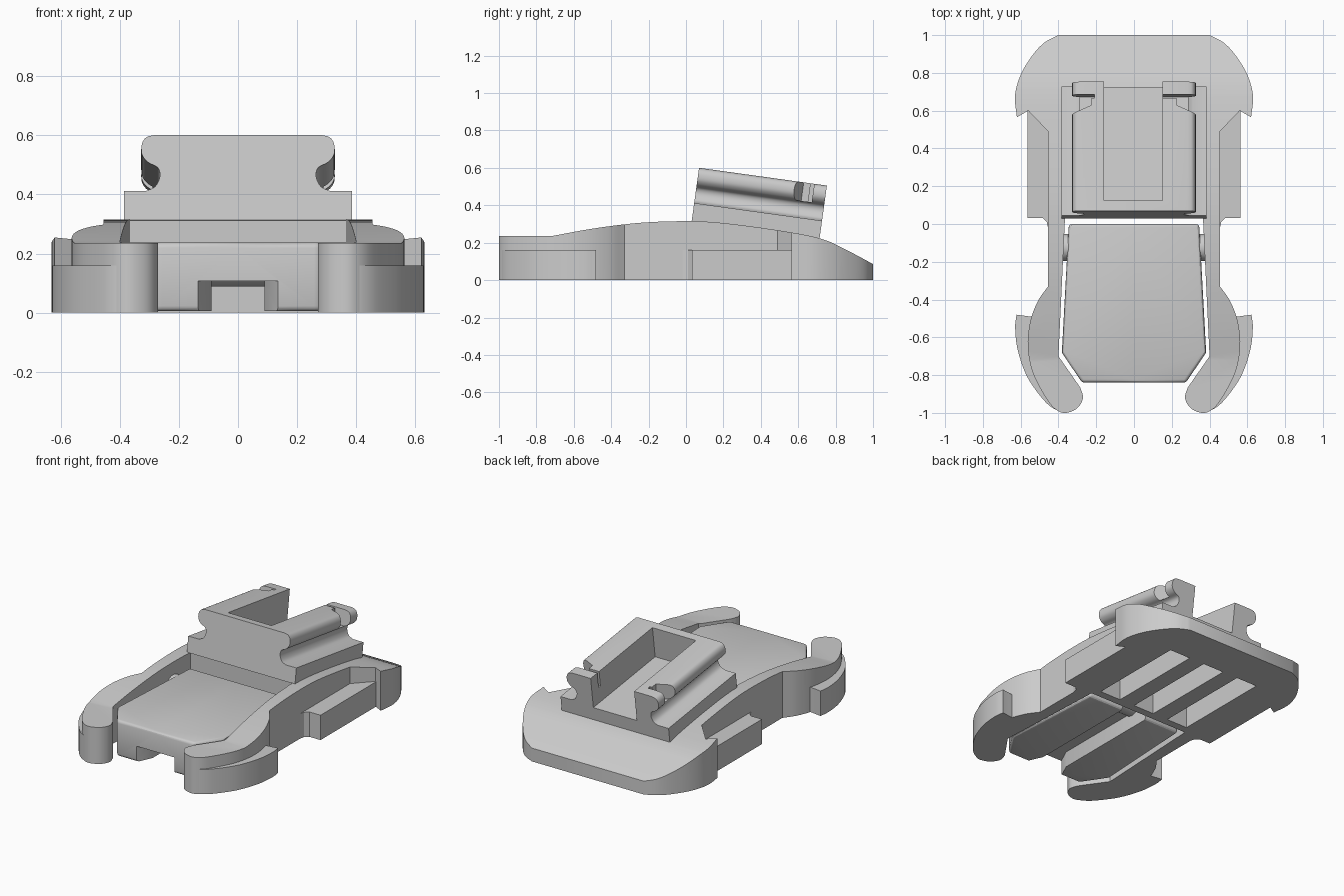
import bpy, bmesh, math
from mathutils import Vector

if "Cube" in bpy.data.objects:
    bpy.data.objects.remove(bpy.data.objects["Cube"])

grey = bpy.data.materials.new("matte grey")
grey.diffuse_color = (0.6, 0.6, 0.6, 1)
grey.use_nodes = True
grey.node_tree.nodes["Principled BSDF"].inputs["Base Color"].default_value = grey.diffuse_color


def spline(pts, n=5):
    """Smooth curve through the given points."""
    p = [Vector(q) for q in pts]
    p = [2 * p[0] - p[1]] + p + [2 * p[-1] - p[-2]]
    out = []
    for a, b, c, d in zip(p, p[1:], p[2:], p[3:]):
        for i in range(n):
            t = i / n
            out.append(tuple(0.5 * (2 * b + (c - a) * t + (2 * a - 5 * b + 4 * c - d) * t * t
                                    + (3 * b - a - 3 * c + d) * t ** 3)))
    return out + [tuple(p[-2])]


def both(half):
    """Close a right-hand outline with its mirror image."""
    return half + [(-x, y) for x, y in reversed(half) if abs(x) > 1e-6]


def flip(pts):
    return [(-x, y) for x, y in pts]


def prism(name, pts, a, b, axis="z"):
    """Extrude a closed outline from a to b along an axis."""
    place = {"z": lambda u, v, w: (u, v, w),
             "y": lambda u, v, w: (u, w, v),
             "x": lambda u, v, w: (w, u, v)}[axis]
    bm = bmesh.new()
    lo = [bm.verts.new(place(u, v, a)) for u, v in pts]
    hi = [bm.verts.new(place(u, v, b)) for u, v in pts]
    bm.faces.new(lo)
    bm.faces.new(hi)
    for i in range(len(pts)):
        j = (i + 1) % len(pts)
        bm.faces.new((lo[i], lo[j], hi[j], hi[i]))
    bmesh.ops.recalc_face_normals(bm, faces=bm.faces)
    me = bpy.data.meshes.new(name)
    bm.to_mesh(me)
    bm.free()
    me.materials.append(grey)
    ob = bpy.data.objects.new(name, me)
    bpy.context.collection.objects.link(ob)
    return ob


def box(name, x0, x1, y0, y1, z0, z1):
    return prism(name, [(x0, y0), (x1, y0), (x1, y1), (x0, y1)], z0, z1)


def activate(ob):
    bpy.ops.object.select_all(action="DESELECT")
    ob.select_set(True)
    bpy.context.view_layer.objects.active = ob


def boolean(ob, tool, op="DIFFERENCE"):
    m = ob.modifiers.new("cut", "BOOLEAN")
    m.operation, m.object, m.solver = op, tool, "EXACT"
    activate(ob)
    bpy.ops.object.modifier_apply(modifier=m.name)
    bpy.data.objects.remove(tool, do_unlink=True)


def bevel(ob, width, segments=3):
    m = ob.modifiers.new("round", "BEVEL")
    m.width, m.segments, m.limit_method, m.angle_limit = width, segments, "ANGLE", math.radians(40)
    activate(ob)
    bpy.ops.object.modifier_apply(modifier=m.name)


def smooth(ob):
    activate(ob)
    bpy.ops.object.shade_smooth_by_angle(angle=math.radians(28))


# Frame: plan outline with rear hooks and two curved front arms
rear = spline([(0.40, 1.0), (0.475, 0.96), (0.54, 0.89), (0.60, 0.79), (0.63, 0.68), (0.62, 0.565)])
arm = spline([(0.455, -0.33), (0.51, -0.41), (0.55, -0.52), (0.562, -0.65), (0.535, -0.79),
              (0.46, -0.93), (0.41, -0.985), (0.36, -1.0), (0.30, -0.975), (0.27, -0.92), (0.285, -0.865)])
half = [(0, 1.0)] + rear + [(0.56, 0.60), (0.455, 0.49)] + arm + [(0.40, -0.70), (0.365, 0.04), (0, 0.04)]
frame = prism("frame", both(half), 0, 0.5)

# Arched top surface of the frame
arch = spline([(-0.72, 0.235), (-0.5, 0.275), (-0.25, 0.306), (0, 0.315), (0.2, 0.305),
               (0.5, 0.265), (0.72, 0.222), (0.86, 0.16), (1.02, 0.075)])
side = [(-1.05, 0.235)] + arch + [(1.02, 0), (-1.05, 0)]
boolean(frame, prism("arch_cutter", side, -0.8, 0.8, "x"), "INTERSECT")

# Long slots in the underside
for x in (-0.26, 0, 0.26):
    boolean(frame, box("slot_cutter", x - 0.075, x + 0.075, 0.09, 0.74, -0.1, 0.14))
smooth(frame)

# Side ledges and finger guards
ledge = [(0.40, -0.02), (0.455, -0.02), (0.462, 0.01), (0.485, 0.033), (0.565, 0.033), (0.565, 0.62), (0.40, 0.62)]
guard = spline([(0.622, -0.48), (0.629, -0.55), (0.615, -0.67), (0.565, -0.81),
                (0.48, -0.93), (0.42, -0.98), (0.36, -1.0)]) + [(0.36, -0.92), (0.46, -0.78), (0.50, -0.49), (0.55, -0.49)]
for label, f in (("right", list), ("left", flip)):
    prism(label + "_ledge", f(ledge), 0, 0.16)
    smooth(prism(label + "_finger_guard", f(guard), 0, 0.16))

# Locking flap between the arms, with a flared groove underneath
flap = prism("flap", both([(0, 0), (0.345, 0), (0.382, -0.68), (0.275, -0.84), (0, -0.84)]), 0.005, 0.237)
bevel(flap, 0.018)
groove = both([(0, 0.1), (0.09, 0.1), (0.09, -0.74), (0.145, -0.86), (0, -0.86)])
boolean(flap, prism("groove_cutter", groove, -0.1, 0.107))
smooth(flap)

# Hinge pin
ring = [(-0.125 + 0.072 * math.cos(i * math.tau / 32), 0.16 + 0.072 * math.sin(i * math.tau / 32)) for i in range(32)]
smooth(prism("hinge_pin", ring, -0.385, 0.385, "x"))

# Tilted rail shoe: cross-section with grooved sides
waist = spline([(0.31, 0.10), (0.28, 0.115), (0.264, 0.15), (0.272, 0.18), (0.305, 0.198),
                (0.325, 0.225), (0.325, 0.26), (0.31, 0.283), (0.285, 0.29)], 4)
rail = prism("rail_shoe", both([(0, 0), (0.385, 0), (0.385, 0.10)] + waist + [(0, 0.29)]), 0, 0.69, "y")

# Open channel, then the clip notches near the rear end
boolean(rail, box("channel_cutter", -0.158, 0.152, 0.055, 0.8, 0.09, 0.4))
notch = [(0.225, 0.62), (0.225, 0.565), (0.36, 0.505), (0.36, 0.62)]
for f in (list, flip):
    boolean(rail, prism("notch_cutter", f(notch), 0.19, 0.4))
for x0, x1 in ((-0.4, -0.21), (0.14, 0.4)):
    boolean(rail, box("slit_cutter", x0, x1, 0.603, 0.622, 0.19, 0.4))
rail.location = (0, 0.03, 0.313)
rail.rotation_euler = (math.radians(-7.9), 0, 0)
smooth(rail)
